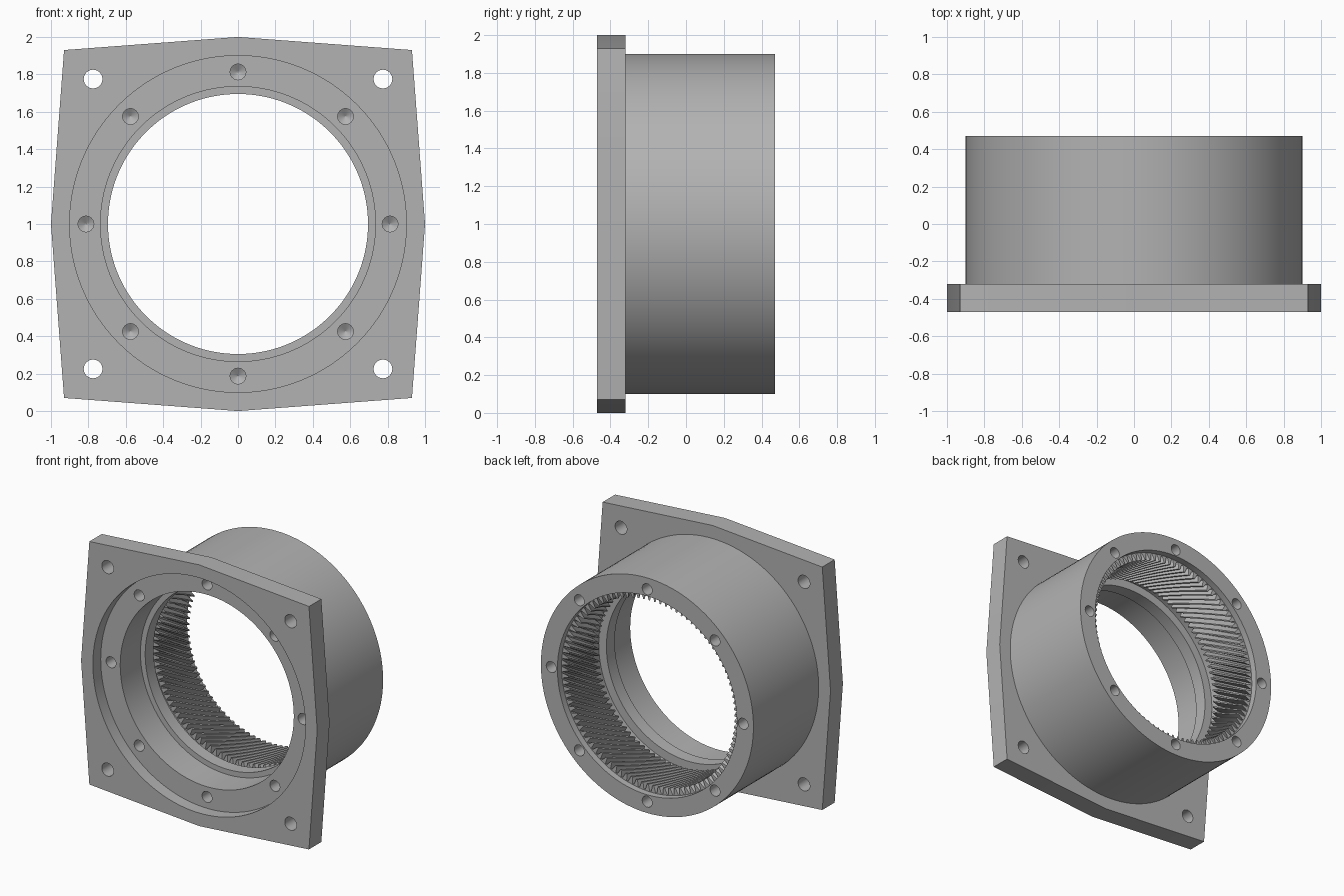
import bpy, bmesh, math
from mathutils import Matrix, Vector

cube = bpy.data.objects.get("Cube")
if cube:
    bpy.data.objects.remove(cube, do_unlink=True)

grey = bpy.data.materials.new("machined grey")
grey.use_nodes = True
tone = (0.45, 0.45, 0.45, 1)
grey.diffuse_color = tone
grey.node_tree.nodes["Principled BSDF"].inputs["Base Color"].default_value = tone

AXIS_Z = 1.0
TEETH, STEPS = 96, 4
COUNT = TEETH * STEPS
FRONT, BACK, SEAT = -0.47, 0.47, -0.375
TIP, ROOT = 0.705, 0.755
GEAR_FRONT, GEAR_BACK, HELIX = 0.05, 0.42, 0.8


def make_object(name, bm):
    bmesh.ops.recalc_face_normals(bm, faces=bm.faces)
    mesh = bpy.data.meshes.new(name)
    bm.to_mesh(mesh)
    bm.free()
    mesh.materials.append(grey)
    obj = bpy.data.objects.new(name, mesh)
    bpy.context.scene.collection.objects.link(obj)
    return obj


def point(radius, angle, y):
    return Vector((radius * math.cos(angle), y, AXIS_Z + radius * math.sin(angle)))


def loft(bm, rings):
    """Skin a closed solid through rings of points."""
    loops = [[bm.verts.new(p) for p in ring] for ring in rings]
    for a, b in zip(loops, loops[1:]):
        for i in range(len(a)):
            j = (i + 1) % len(a)
            bm.faces.new((a[i], a[j], b[j], b[i]))
    bm.faces.new(loops[0])
    bm.faces.new(loops[-1])


def circle(radius, y, count=COUNT, twist=0.0):
    return [point(radius, twist + math.tau * i / count, y) for i in range(count)]


def tooth_ring(y):
    twist = HELIX * (y - GEAR_FRONT)
    radii = (TIP, TIP, ROOT, ROOT)
    return [point(radii[i % STEPS], twist + math.tau * i / COUNT, y) for i in range(COUNT)]


def combine(target, tool, operation):
    mod = target.modifiers.new("combine", 'BOOLEAN')
    mod.operation, mod.object, mod.solver = operation, tool, 'EXACT'
    graph = bpy.context.evaluated_depsgraph_get()
    result = bpy.data.meshes.new_from_object(target.evaluated_get(graph))
    target.modifiers.clear()
    target.data = result
    bpy.data.objects.remove(tool, do_unlink=True)


# Eight-sided mounting flange
bm = bmesh.new()
outline = [(1, 0), (0.93, 0.93), (0, 1), (-0.93, 0.93),
           (-1, 0), (-0.93, -0.93), (0, -1), (0.93, -0.93)]
loft(bm, [[Vector((x, y, AXIS_Z + z)) for x, z in outline] for y in (FRONT, -0.32)])
housing = make_object("ring_gear_housing", bm)

# Round barrel behind the flange
bm = bmesh.new()
loft(bm, [circle(0.9, y, 128) for y in (-0.35, BACK)])
combine(housing, make_object("barrel", bm), 'UNION')

# Stepped bore with helical internal teeth
bm = bmesh.new()
rings = [circle(r, y) for r, y in (
    (0.9, FRONT - 0.1), (0.9, SEAT), (0.735, SEAT), (0.735, -0.13),
    (0.695, -0.13), (0.695, -0.03), (0.76, -0.03), (0.76, GEAR_FRONT))]
stations = 8
rings += [tooth_ring(GEAR_FRONT + (GEAR_BACK - GEAR_FRONT) * k / stations)
          for k in range(stations + 1)]
end_twist = HELIX * (GEAR_BACK - GEAR_FRONT)
rings += [circle(0.76, y, twist=end_twist) for y in (GEAR_BACK, BACK + 0.1)]
loft(bm, rings)
combine(housing, make_object("bore", bm), 'DIFFERENCE')

# Blind bolt holes with drilled tips on both ends, and corner through holes
bm = bmesh.new()


def drill(x, z, radius, start, end, tip):
    centre = Vector((x, 0, z))
    rings = [[centre + Vector((r * math.cos(a), y, r * math.sin(a)))
              for a in (math.tau * i / 32 for i in range(32))]
             for r, y in ((radius, start), (radius, end), (radius * 0.05, end + tip))]
    loft(bm, rings)


for k in range(8):
    p = point(0.813, math.tau * k / 8, 0)
    drill(p.x, p.z, 0.042, SEAT - 0.05, SEAT + 0.15, 0.025)
    drill(p.x, p.z, 0.042, BACK + 0.05, BACK - 0.15, -0.025)
for x in (-0.775, 0.775):
    for z in (-0.775, 0.775):
        drill(x, AXIS_Z + z, 0.05, FRONT - 0.05, -0.25, 0.02)
combine(housing, make_object("drills", bm), 'DIFFERENCE')

# Smooth round walls, crisp edges
bpy.ops.object.select_all(action='DESELECT')
housing.select_set(True)
bpy.context.view_layer.objects.active = housing
bpy.ops.object.shade_smooth_by_angle(angle=math.radians(25))
